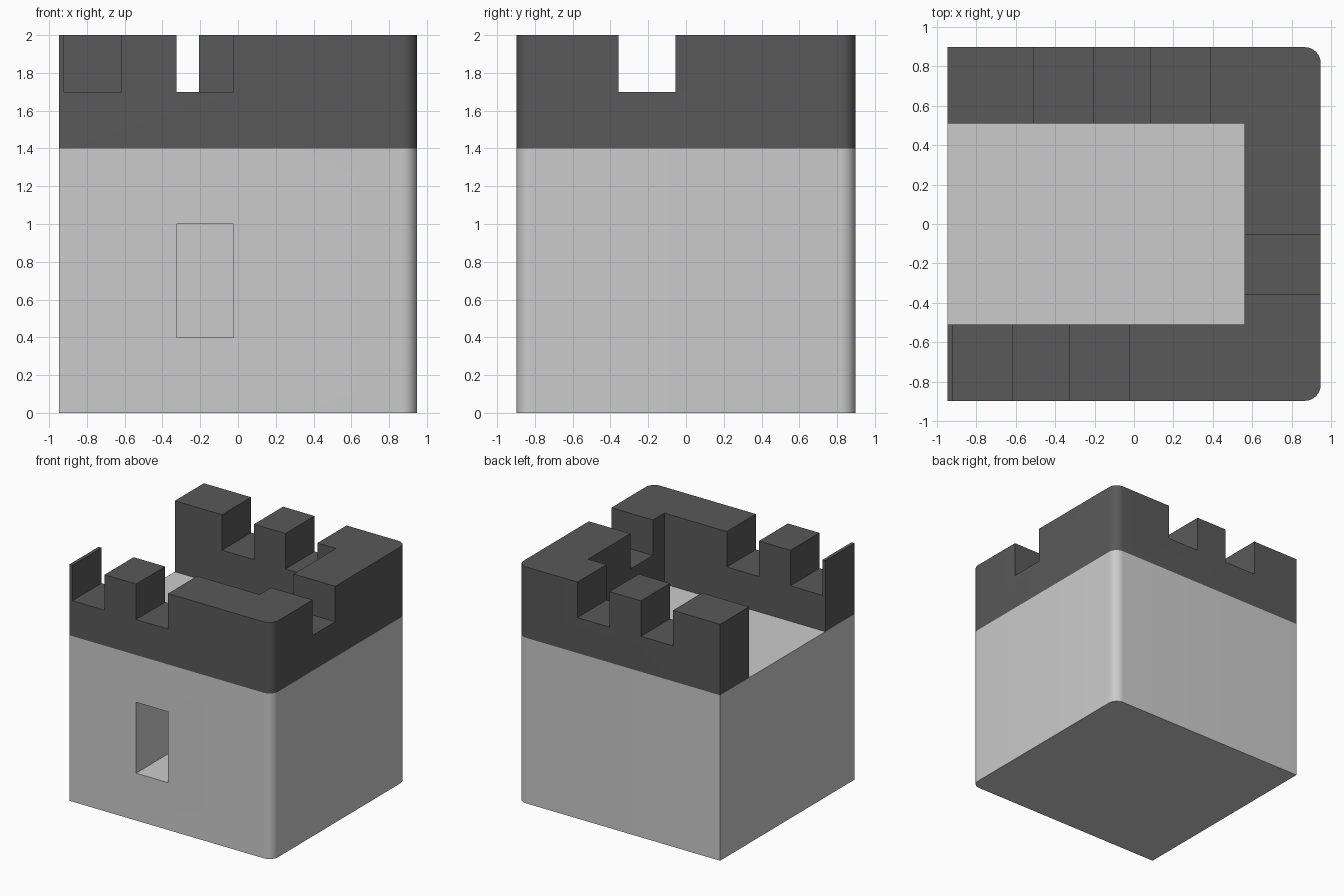
import bpy, bmesh
from math import cos, sin, pi

if "Cube" in bpy.data.objects:
    bpy.data.objects.remove(bpy.data.objects["Cube"])

X0, X1, Y = -0.948, 0.948, 0.898   # outer footprint
R, SEG = 0.08, 8                   # rounded corners on the +x side
XI, YI = 0.56, 0.51                # inner edge of the parapet
FLOOR, SILL, TOP = 1.4, 1.7, 2.0


def outline():
    """Outer footprint, square at -x and rounded at +x."""
    pts = [(X0, -Y)]
    for cy, a0 in ((-Y + R, -pi / 2), (Y - R, 0)):
        for i in range(SEG + 1):
            a = a0 + pi / 2 * i / SEG
            pts.append((X1 - R + R * cos(a), cy + R * sin(a)))
    return pts + [(X0, Y)]


def prism(name, pts, z0, z1, mat=None):
    bm = bmesh.new()
    face = bm.faces.new([bm.verts.new((x, y, z0)) for x, y in pts])
    ext = bmesh.ops.extrude_face_region(bm, geom=[face], use_keep_orig=True)
    top = [v for v in ext["geom"] if isinstance(v, bmesh.types.BMVert)]
    bmesh.ops.translate(bm, verts=top, vec=(0, 0, z1 - z0))
    bmesh.ops.recalc_face_normals(bm, faces=bm.faces)
    me = bpy.data.meshes.new(name)
    bm.to_mesh(me)
    bm.free()
    ob = bpy.data.objects.new(name, me)
    bpy.context.collection.objects.link(ob)
    if mat:
        me.materials.append(mat)
    return ob


def cut(ob, x0, x1, y0, y1, z0, z1):
    """Cut a box out of ob and remove the cutter."""
    box = prism("cutter", [(x0, y0), (x1, y0), (x1, y1), (x0, y1)], z0, z1)
    box.hide_render = True
    mod = ob.modifiers.new("cut", 'BOOLEAN')
    mod.operation, mod.solver, mod.object = 'DIFFERENCE', 'EXACT', box
    bpy.context.view_layer.objects.active = ob
    bpy.ops.object.modifier_apply(modifier=mod.name)
    bpy.data.objects.remove(box)


def smooth(ob):
    bpy.ops.object.select_all(action='DESELECT')
    ob.select_set(True)
    bpy.context.view_layer.objects.active = ob
    bpy.ops.object.shade_smooth_by_angle()


dark = bpy.data.materials.new("dark_stone")
dark.diffuse_color = (0.1, 0.1, 0.1, 1)
dark.use_nodes = True
dark.node_tree.nodes["Principled BSDF"].inputs["Base Color"].default_value = dark.diffuse_color

# Tower block with a window recess in the front
body = prism("tower_body", outline(), 0, FLOOR)
cut(body, -0.325, -0.025, -1.2, -Y + 0.5, 0.4, 1.0)

# U-shaped parapet, open on the -x side
inner = [(X0, YI), (XI, YI), (XI, -YI), (X0, -YI)]
parapet = prism("parapet", outline() + inner, FLOOR, TOP, dark)

# Crenels: two in front, two at the back, one on the right
for x in (-0.92, -0.325):
    cut(parapet, x, x + 0.3, -1.2, -YI + 0.02, SILL, TOP + 0.2)
for x in (-0.507, 0.087):
    cut(parapet, x, x + 0.3, YI - 0.02, 1.2, SILL, TOP + 0.2)
cut(parapet, XI - 0.02, 1.2, -0.357, -0.055, SILL, TOP + 0.2)

for ob in (body, parapet):
    smooth(ob)
